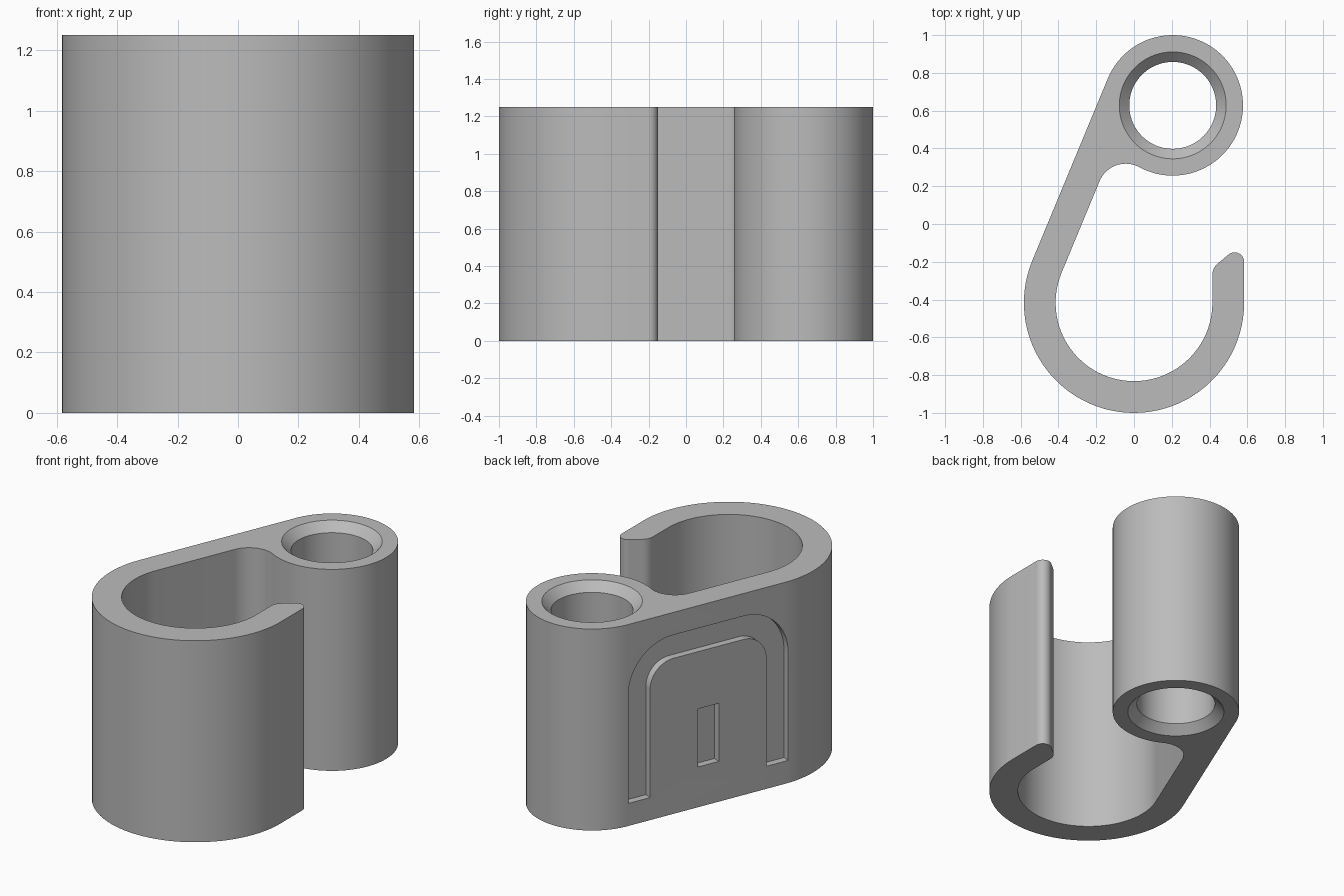
import bpy, bmesh
from math import radians, degrees, sin, cos, atan2, sqrt
from mathutils import Vector

old = bpy.data.objects.get("Cube")
if old:
    bpy.data.objects.remove(old, do_unlink=True)

HEIGHT = 1.25
HOOK, HOOK_OUT, HOOK_IN = Vector((0, -0.417)), 0.583, 0.415
RING, RING_OUT, HOLE, RIM = Vector((0.205, 0.628)), 0.372, 0.23, 0.283
FILLET = 0.15
GROOVE_DEPTH = 0.045

grey = bpy.data.materials.new("plain_grey")
grey.use_nodes = True
grey.diffuse_color = (0.5, 0.5, 0.5, 1)
grey.node_tree.nodes["Principled BSDF"].inputs["Base Color"].default_value = (0.5, 0.5, 0.5, 1)


def arc(centre, radius, start, end):
    """Points along an arc, angles in degrees."""
    n = max(6, int(abs(end - start) / 4))
    angles = [radians(start + (end - start) * i / n) for i in range(n + 1)]
    return [Vector((centre[0] + radius * cos(a), centre[1] + radius * sin(a))) for a in angles]


def angle(v):
    return degrees(atan2(v.y, v.x))


def prism(name, points, offset):
    """Extrude a closed outline of 3D points by a vector."""
    bm = bmesh.new()
    face = bm.faces.new([bm.verts.new(p) for p in points])
    result = bmesh.ops.extrude_face_region(bm, geom=[face], use_keep_orig=True)
    moved = [g for g in result["geom"] if isinstance(g, bmesh.types.BMVert)]
    bmesh.ops.translate(bm, verts=moved, vec=offset)
    return finish(name, bm)


def finish(name, bm):
    bmesh.ops.remove_doubles(bm, verts=bm.verts, dist=0.0001)
    bmesh.ops.recalc_face_normals(bm, faces=bm.faces)
    mesh = bpy.data.meshes.new(name)
    bm.to_mesh(mesh)
    bm.free()
    mesh.materials.append(grey)
    obj = bpy.data.objects.new(name, mesh)
    bpy.context.collection.objects.link(obj)
    return obj


def cut(target, cutter):
    """Subtract the cutter and remove it."""
    cutter.hide_render = True
    mod = target.modifiers.new("cut", 'BOOLEAN')
    mod.operation, mod.solver, mod.object = 'DIFFERENCE', 'EXACT', cutter
    bpy.context.view_layer.objects.active = target
    bpy.ops.object.modifier_apply(modifier=mod.name)
    bpy.data.objects.remove(cutter, do_unlink=True)


# Straight arm: outer tangent of the hook and ring circles
gap = RING - HOOK
axis = gap.normalized()
lean = (HOOK_OUT - RING_OUT) / gap.length
normal = Vector((-axis.y, axis.x)) * sqrt(1 - lean ** 2) + axis * lean
along = Vector((normal.y, -normal.x))
side = angle(normal)

# Fillet between the arm and the ring
k = (HOOK_IN - FILLET - (HOOK_OUT - RING_OUT)) / (RING_OUT + FILLET)
to_fillet = normal * k - along * sqrt(1 - k * k)
fillet_centre = RING + to_fillet * (RING_OUT + FILLET)

# Hook body outline
outline = arc(HOOK, HOOK_OUT, 0, side - 360)
outline += arc(RING, RING_OUT, side, angle(to_fillet))
outline += arc(fillet_centre, FILLET, angle(-to_fillet), side)
outline += arc(HOOK, HOOK_IN, side, 360)
outline += arc((0.495, -0.27), 0.08, 180, 130)
outline += arc((0.533, -0.2), 0.05, 130, 0)
body = prism("hook_body", [p.to_3d() for p in outline], Vector((0, 0, HEIGHT)))

# Ring hole with a chamfer at both ends
chamfer = RIM - HOLE
profile = [(RIM + chamfer, -chamfer), (HOLE, chamfer),
           (HOLE, HEIGHT - chamfer), (RIM + chamfer, HEIGHT + chamfer)]
bm = bmesh.new()
loops = [[bm.verts.new((p.x, p.y, z)) for p in arc(RING, r, 0, 360)[:-1]] for r, z in profile]
for low, high in zip(loops, loops[1:]):
    for i in range(len(low)):
        j = (i + 1) % len(low)
        bm.faces.new((low[i], low[j], high[j], high[i]))
bm.faces.new(loops[0])
bm.faces.new(loops[-1])
cut(body, finish("hole_cutter", bm))

# Arch groove and slot recessed into the outer face of the arm
start = RING + normal * RING_OUT
mid, bottom, top = 0.538, 0.14, 1.11
half, width, bend = 0.533, 0.145, 0.3


def on_face(s, z):
    p = start - along * s + normal * 0.05
    return Vector((p.x, p.y, z))


def arch(inset):
    r, c = bend - inset, half - bend
    return ([Vector((mid - half + inset, bottom))]
            + arc((mid - c, top - bend), r, 180, 90)
            + arc((mid + c, top - bend), r, 90, 0)
            + [Vector((mid + half - inset, bottom))])


slot = [Vector((mid + a, z)) for a, z in ((-0.07, 0.25), (0.07, 0.25), (0.07, 0.61), (-0.07, 0.61))]
inward = (-normal * (0.05 + GROOVE_DEPTH)).to_3d()
for name, shape in (("arch_cutter", arch(0) + arch(width)[::-1]), ("slot_cutter", slot)):
    cut(body, prism(name, [on_face(p.x, p.y) for p in shape], inward))

# Smooth curved walls, crisp edges
bpy.ops.object.select_all(action='DESELECT')
body.select_set(True)
bpy.context.view_layer.objects.active = body
bpy.ops.object.shade_smooth_by_angle(angle=radians(25))
